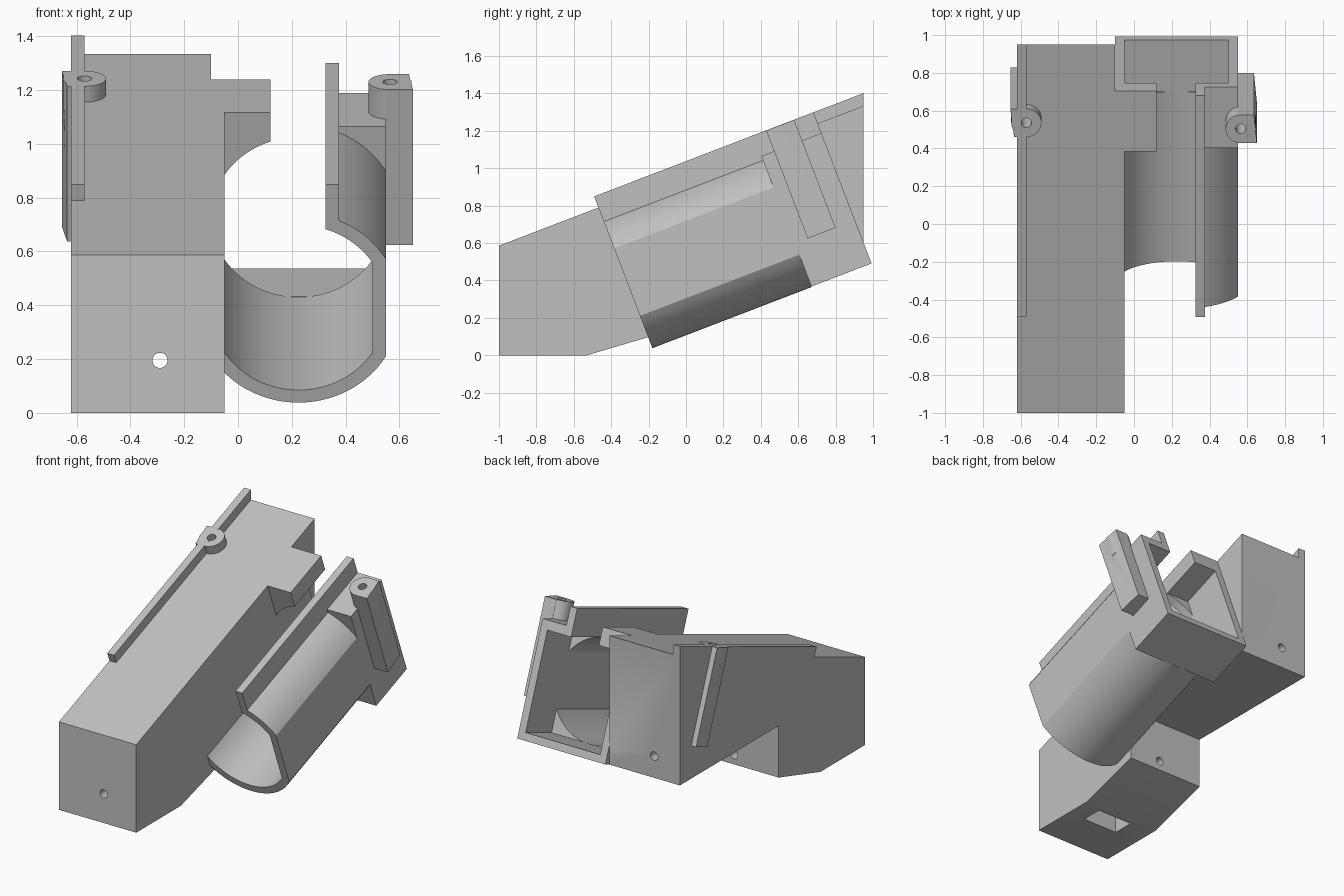
import bpy, bmesh, math
from mathutils import Matrix, Vector

cube = bpy.data.objects.get("Cube")
if cube:
    bpy.data.objects.remove(cube, do_unlink=True)

TILT = Matrix.Rotation(math.radians(21), 4, 'X')
FLAT = Matrix.Identity(4)

grey = bpy.data.materials.new("plain_grey")
grey.use_nodes = True
COLOUR = (0.53, 0.53, 0.53, 1)
grey.diffuse_color = COLOUR
grey.node_tree.nodes["Principled BSDF"].inputs["Base Color"].default_value = COLOUR


def prism(name, profile, axis, start, end, frame=FLAT):
    """Extrude a 2D profile along one axis, then place it in a frame."""
    def place(a, b):
        return {'x': Vector((start, a, b)), 'y': Vector((a, start, b)),
                'z': Vector((a, b, start))}[axis]
    bm = bmesh.new()
    face = bm.faces.new([bm.verts.new(place(a, b)) for a, b in profile])
    out = bmesh.ops.extrude_face_region(bm, geom=[face])
    step = Vector([(end - start) * (axis == k) for k in 'xyz'])
    bmesh.ops.translate(bm, vec=step, verts=[
        g for g in out['geom'] if isinstance(g, bmesh.types.BMVert)])
    bmesh.ops.recalc_face_normals(bm, faces=bm.faces[:])
    bm.transform(frame)
    mesh = bpy.data.meshes.new(name)
    bm.to_mesh(mesh)
    bm.free()
    mesh.materials.append(grey)
    ob = bpy.data.objects.new(name, mesh)
    bpy.context.collection.objects.link(ob)
    return ob


def circle(cx, cy, r, n=40):
    return [(cx + r * math.cos(2 * math.pi * i / n),
             cy + r * math.sin(2 * math.pi * i / n)) for i in range(n)]


def rect(x0, x1, y0, y1):
    return [(x0, y0), (x1, y0), (x1, y1), (x0, y1)]


def boolean(ob, other, operation='DIFFERENCE'):
    mod = ob.modifiers.new(operation.title(), 'BOOLEAN')
    mod.operation = operation
    mod.solver = 'EXACT'
    mod.object = other
    other.hide_render = True
    other.hide_set(True)


def finish(ob):
    """Apply the modifiers, drop the helpers and smooth the curves."""
    bpy.ops.object.select_all(action='DESELECT')
    bpy.context.view_layer.objects.active = ob
    ob.select_set(True)
    helpers = [m.object for m in ob.modifiers]
    for mod in list(ob.modifiers):
        bpy.ops.object.modifier_apply(modifier=mod.name)
    for h in helpers:
        bpy.data.objects.remove(h, do_unlink=True)
    bpy.ops.object.shade_smooth_by_angle(angle=math.radians(30))


# Main sloped block with its undercut, bolt holes and nut pocket
body = prism("main_block", [(-1, 0), (-0.53, 0), (-0.09, 0.13), (-0.09, 0.475),
                            (0.95, 0.475), (0.95, 1.334), (-1, 0.586)],
             'x', -0.62, -0.05)
boolean(body, prism("corner_cutter", rect(-0.1, 0.2, 1.1, 2), 'z', -1, 2, TILT))
boolean(body, prism("front_bolt_cutter", circle(-0.29, 0.195, 0.028), 'y', -1.2, 0.1))
boolean(body, prism("back_bolt_cutter", circle(-0.43, 0.62, 0.028), 'y', 0.6, 1.2))
boolean(body, prism("nut_cutter", rect(-0.44, -0.18, -0.705, -0.56), 'z', -0.1, 0.3))

# Raised rail along the outer top edge of the block
rail = prism("outer_rail", [(-0.46, 0.77), (-0.491, 0.849), (0.95, 1.402),
                            (0.95, 1.3)], 'x', -0.62, -0.57)
finish(rail)

# Tilted cradle: cross-section values
MID, CV = 0.225, 0.478
R_OUT, R_IN = 0.378, 0.328
LOW, RAIL = 0.103, 0.969


def arc(r, x0, x1, side, n=28):
    """Part of a circle between two x values, above (+1) or below (-1) centre."""
    a0, a1 = (math.acos((x - MID) / r) for x in (x0, x1))
    return [(MID + r * math.cos(a0 + (a1 - a0) * i / n),
             CV + side * r * math.sin(a0 + (a1 - a0) * i / n)) for i in range(n + 1)]


lower_bore = arc(R_IN, 0.5, -0.05, -1)
right_bore = arc(R_IN, 0.325, 0.5, 1, 16)
left_bore = arc(R_IN, -0.05, 0.12, 1, 12)

shell = ([(0.325, RAIL), (0.375, RAIL)] + arc(R_OUT, 0.375, 0.55, 1, 16)
         + arc(R_OUT, 0.55, -0.1, -1) + arc(R_OUT, -0.1, -0.099, 1, 1)
         + [left_bore[0]] + lower_bore[::-1] + right_bore[::-1])
finish(prism("cradle_shell", shell, 'y', -0.154, 0.758, TILT))

# Box-shaped end of the cradle: a collar with the bore, then a square pocket
box = [(0.12, 0.905), (-0.1, 0.905), (-0.1, LOW), (0.55, LOW), (0.55, 0.85),
       (0.375, 0.85), (0.375, RAIL), (0.325, RAIL)]
collar = box + right_bore + lower_bore + left_bore
finish(prism("cradle_collar", collar, 'y', 0.758, 0.81, TILT))
pocket = box + [(0.325, 0.79), (0.5, 0.79), (0.5, 0.152), (-0.05, 0.152),
                (-0.05, 0.79), (0.12, 0.79)]
finish(prism("cradle_pocket", pocket, 'y', 0.81, 1.102, TILT))


# Side clamp bars, each with a drilled boss on top
def clamp(name, plan, bx, bu, boss_low):
    bar = prism(name, plan, 'z', 0.35, 0.968, TILT)
    boolean(bar, prism("boss_helper", circle(bx, bu, 0.08), 'z', boss_low, 0.968, TILT),
            'UNION')
    hole = circle(bx, bu, 0.027, 24)
    boolean(bar, prism("screw_cutter", hole, 'z', 0.7, 1.1, TILT))
    finish(bar)
    return hole


clamp("left_clamp_bar", [(0.55, 0.831), (0.65, 0.831), (0.635, 0.991), (0.55, 0.991)],
      0.565, 0.911, 0.8)
hole = clamp("right_clamp_bar", [(-0.61, 0.864), (-0.635, 0.864), (-0.655, 1.023),
                                 (-0.61, 1.023)], -0.57, 0.945, 0.85)
boolean(body, prism("screw_cutter", hole, 'z', 0.7, 1.1, TILT))
finish(body)
boolean(rail, prism("screw_cutter", hole, 'z', 0.7, 1.1, TILT))
finish(rail)
